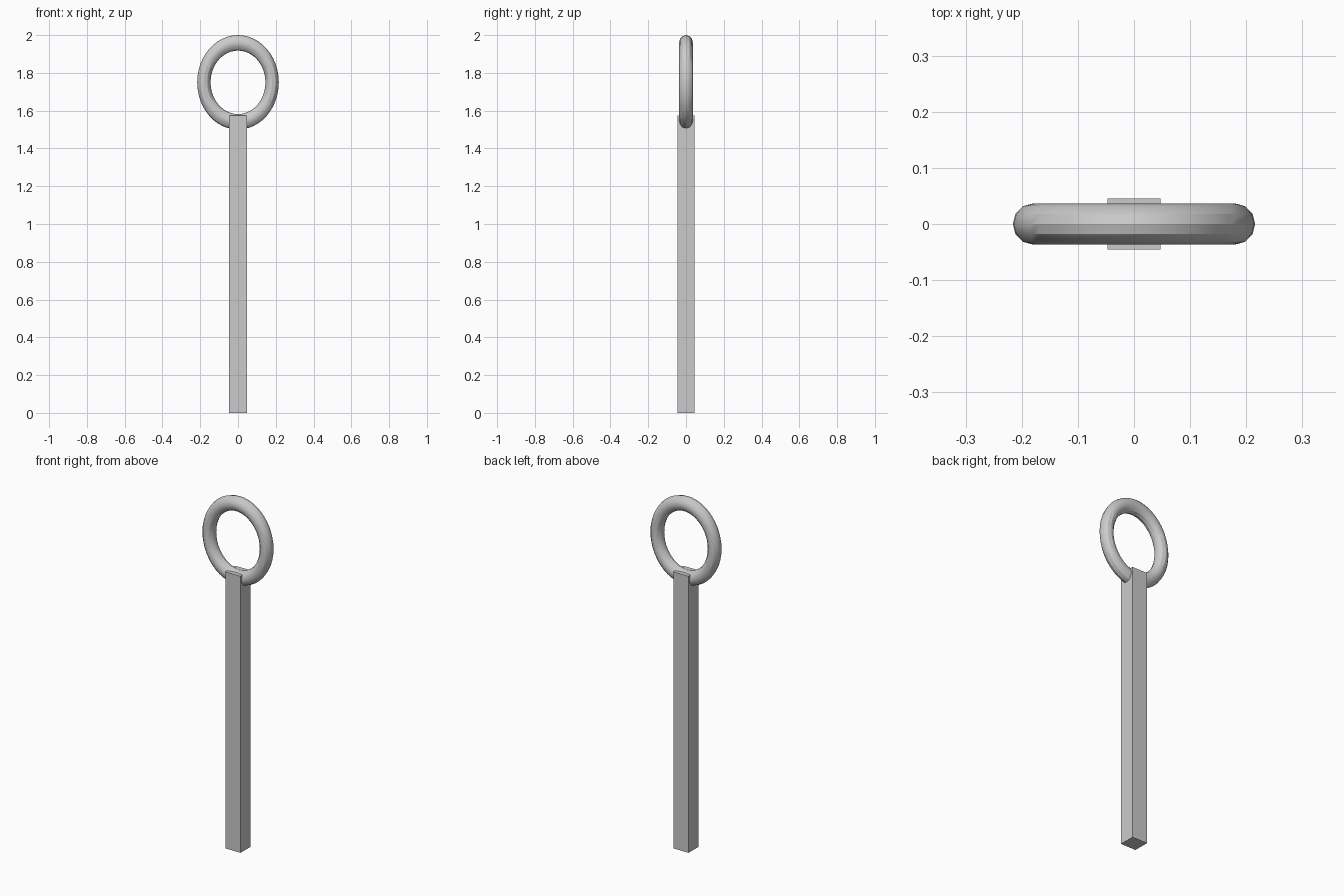
import bpy
import math

if "Cube" in bpy.data.objects:
    bpy.data.objects.remove(bpy.data.objects["Cube"], do_unlink=True)

# One plain grey metal for both parts
grey = bpy.data.materials.new("grey metal")
grey.use_nodes = True
colour = (0.6, 0.6, 0.6, 1)
grey.diffuse_color = colour
grey.node_tree.nodes["Principled BSDF"].inputs["Base Color"].default_value = colour


def finish(name, size):
    """Name the new part, scale it to size and colour it."""
    part = bpy.context.object
    part.name = name
    part.dimensions = size
    bpy.ops.object.transform_apply(location=False, rotation=True, scale=True)
    part.data.materials.append(grey)
    return part


# Square post
post_height = 1.575
bpy.ops.mesh.primitive_cube_add(size=1, location=(0, 0, post_height / 2))
finish("post", (0.095, 0.09, post_height))

# Upright oval ring, sunk into the top of the post
bpy.ops.mesh.primitive_torus_add(
    major_segments=48, minor_segments=12,
    major_radius=0.209, minor_radius=0.041,
    location=(0, 0, 1.75), rotation=(math.pi / 2, 0, 0))
finish("ring", (0.432, 0.5, 0.073))
bpy.ops.object.shade_smooth_by_angle(angle=math.radians(30))
